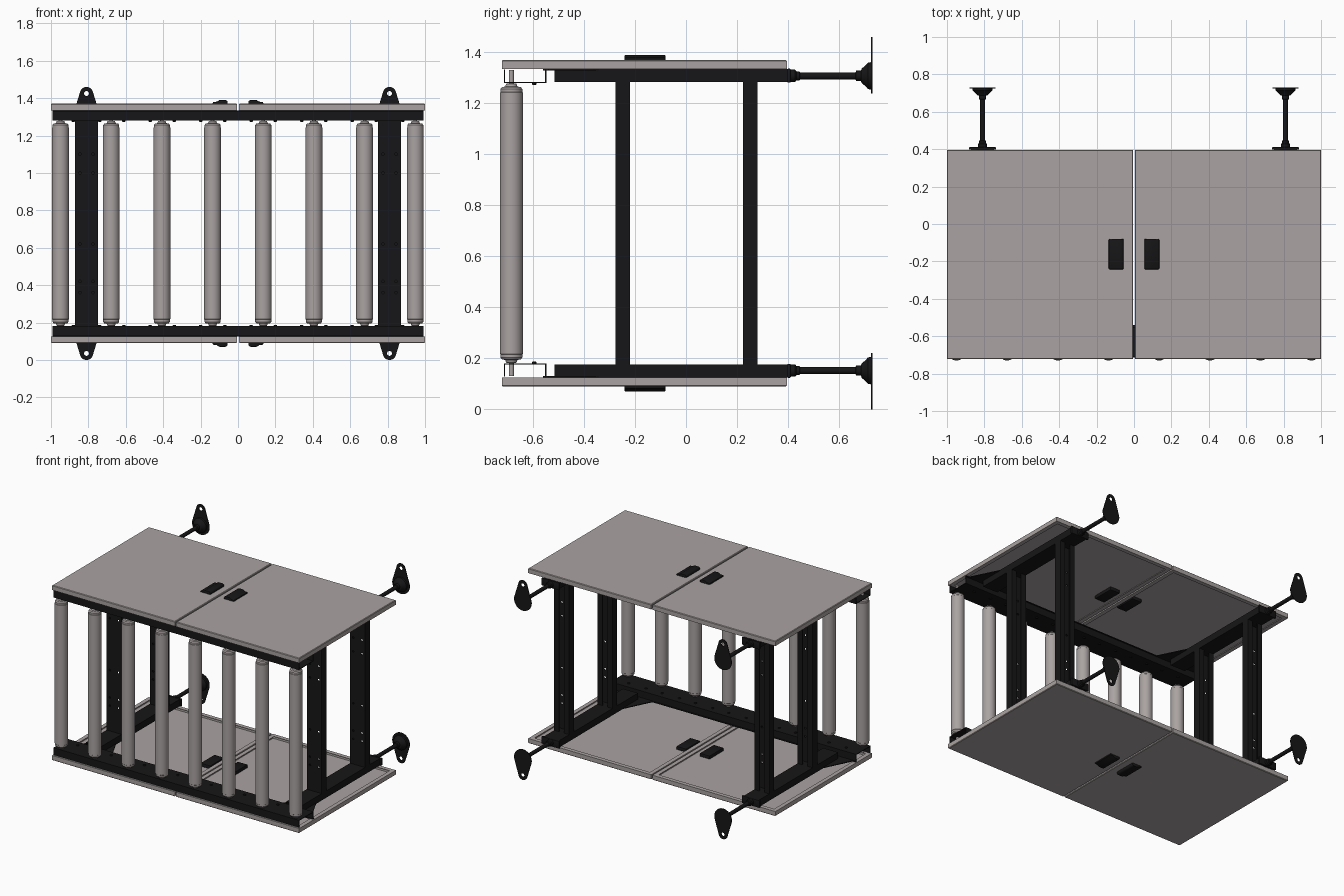
import bpy, bmesh, math
from mathutils import Vector

if "Cube" in bpy.data.objects:
    bpy.data.objects.remove(bpy.data.objects["Cube"])

MID = 0.73                      # mirror plane height


def material(name, col):
    m = bpy.data.materials.new(name)
    m.diffuse_color = (*col, 1)
    m.use_nodes = True
    m.node_tree.nodes["Principled BSDF"].inputs["Base Color"].default_value = m.diffuse_color
    return m


GREY = material("warm_grey", (0.40, 0.365, 0.36))
BLACK = material("black_steel", (0.008, 0.008, 0.009))


def finish(name, bm, mat, mirror="", thick=0, bevel=0, cutter=None):
    """Turn a world-space bmesh into an object, mirrored about x = 0 and / or z = MID."""
    bmesh.ops.recalc_face_normals(bm, faces=bm.faces[:])
    bmesh.ops.translate(bm, vec=(0, 0, -MID), verts=bm.verts[:])
    me = bpy.data.meshes.new(name)
    bm.to_mesh(me)
    bm.free()
    me.materials.append(mat)
    ob = bpy.data.objects.new(name, me)
    ob.location.z = MID
    bpy.context.collection.objects.link(ob)
    if thick:
        s = ob.modifiers.new("sheet", 'SOLIDIFY')
        s.thickness, s.offset, s.use_even_offset = thick, 0, True
    if bevel:
        b = ob.modifiers.new("bevel", 'BEVEL')
        b.width, b.segments = bevel, 2
    if cutter:
        c = ob.modifiers.new("holes", 'BOOLEAN')
        c.object, c.operation, c.solver = cutter, 'DIFFERENCE', 'EXACT'
    if mirror:
        m = ob.modifiers.new("mirror", 'MIRROR')
        m.use_axis = ("x" in mirror, False, "z" in mirror)
        m.use_mirror_merge = False
    return ob


def place(axis, p, q, h):
    return ((h, p, q), (p, h, q), (p, q, h))[axis]


def extrude(bm, pts, axis, lo, hi, closed=True):
    """Sweep a 2D outline along an axis; open outlines give bent sheet."""
    a = [bm.verts.new(place(axis, p, q, lo)) for p, q in pts]
    b = [bm.verts.new(place(axis, p, q, hi)) for p, q in pts]
    n = len(pts)
    for i in range(n if closed else n - 1):
        j = (i + 1) % n
        bm.faces.new((a[i], a[j], b[j], b[i]))
    if closed:
        bm.faces.new(a)
        bm.faces.new(b)


def bridge(bm, loops, caps=True):
    n = len(loops[0])
    for a, b in zip(loops, loops[1:]):
        for i in range(n):
            j = (i + 1) % n
            bm.faces.new((a[i], a[j], b[j], b[i]))
    if caps:
        bm.faces.new(loops[0])
        bm.faces.new(loops[-1])


def lathe(bm, prof, axis, cp, cq, n=32):
    """Turned part: prof holds (radius, position along axis)."""
    ang = [2 * math.pi * i / n for i in range(n)]
    bridge(bm, [[bm.verts.new(place(axis, cp + r * math.cos(t), cq + r * math.sin(t), h))
                 for t in ang] for r, h in prof])


def rect(x0, x1, y0, y1):
    return [(x0, y0), (x1, y0), (x1, y1), (x0, y1)]


# Four sheet-metal tray panels with folded lips
bm = bmesh.new()
loops = []
for d, z in [(.004, .09), (0, .094), (0, .125), (.03, .125), (.03, .121), (.004, .121), (.004, .095)]:
    loops.append([bm.verts.new((x, y, z)) for x, y in rect(.005 + d, 1 - d, -.722 + d, .396 - d)])
bridge(bm, loops)
finish("tray_panels", bm, GREY, "xz")

# Paddle latches through the panels
bm = bmesh.new()
extrude(bm, [(.055, .118), (.055, .078), (.064, .07), (.098, .07), (.114, .079), (.135, .081), (.135, .118)],
        1, -.242, -.08)
finish("latches", bm, BLACK, "xz", bevel=.005)

# Front rails: bent channel open towards the panel
bm = bmesh.new()
extrude(bm, [(-.712, .128), (-.712, .178), (-.55, .178), (-.55, .128), (-.54, .128)], 0, -.993, .993, False)
finish("front_rails", bm, BLACK, "z", thick=.005)

# Bolt heads on the rails
bm = bmesh.new()
for i in range(7):
    for dx in (-.07, .07):
        lathe(bm, [(.009, .178), (.009, .184), (.006, .187)], 2, -.81 + .27 * i + dx, -.595, 12)
finish("rail_bolts", bm, BLACK, "z")

# Vertical rollers with end collars and shafts
ROLL = [(.010, .13), (.010, .182), (.02, .183), (.024, .194), (.037, .196), (.043, .204), (.043, .216),
        (.045, .218)]
ROLL += [(r, 2 * MID - z) for r, z in reversed(ROLL)]
for i in range(8):
    bm = bmesh.new()
    lathe(bm, ROLL, 2, -.949 + .271 * i, -.685)
    finish(f"roller_{i + 1}", bm, GREY)

# Hole cutter for the posts
bm = bmesh.new()
for z in (.36, .42, .62, 1.0, 1.1):
    for x in (.775, .845):
        for y in (-.273, .227):
            lathe(bm, [(.007, y - .01), (.007, y + .01)], 1, x, z, 12)
cutter = finish("hole_cutter", bm, BLACK)
cutter.hide_render = True

# Upright posts: lipped channels, open to the back
for name, y in (("front_posts", -.273), ("back_posts", .227)):
    bm = bmesh.new()
    extrude(bm, [(.79, y + .051), (.752, y + .051), (.752, y), (.868, y), (.868, y + .051), (.83, y + .051)],
            2, .172, 2 * MID - .172, False)
    finish(name, bm, BLACK, "x", thick=.005, cutter=cutter)

# Side beams running front to back
bm = bmesh.new()
extrude(bm, [(.78, .128), (.752, .128), (.752, .173), (.868, .173), (.868, .128), (.84, .128)],
        1, -.515, .405, False)
finish("side_beams", bm, BLACK, "xz", thick=.005)

# Flared gusset plates tying the beams to the front rail
bm = bmesh.new()
extrude(bm, [(.75, -.34), (.87, -.34), (.97, -.54), (.97, -.56), (.65, -.56), (.65, -.54)], 2, .1255, .131)
finish("gusset_plates", bm, BLACK, "xz")

# End flanges at the back of the beams
bm = bmesh.new()
extrude(bm, rect(.738, .882, .124, .178), 1, .398, .411)
finish("beam_end_flanges", bm, BLACK, "xz", bevel=.003)

# Threaded standoff rods with flared feet
bm = bmesh.new()
lathe(bm, [(.024, .405), (.024, .428), (.018, .433), (.018, .445), (.0135, .447), (.0135, .665), (.02, .667),
           (.02, .686), (.03, .69), (.037, .7), (.052, .714), (.054, .728)], 1, .81, .152)
finish("standoff_rods", bm, BLACK, "xz")

# Teardrop wall plates with a screw hole near the tip
bm = bmesh.new()
R, r, d, n = .07, .035, .117, 48
outer, inner = [], []
for i in range(n):
    u = Vector((math.cos(2 * math.pi * (i + .5) / n), math.sin(2 * math.pi * (i + .5) / n)))
    tip = Vector((0, -d))
    p = u * R if R >= r - d * u.y else tip + u * r
    h = tip + u * .013
    outer.append(bm.verts.new((.81 + p.x, .728, .152 + p.y)))
    inner.append(bm.verts.new((.81 + h.x, .728, .152 + h.y)))
bridge(bm, [outer, inner], caps=False)
finish("wall_plates", bm, BLACK, "xz", thick=.005)

# Bake modifiers, drop the cutter, smooth the round parts
bpy.context.view_layer.update()
dg = bpy.context.evaluated_depsgraph_get()
baked = {o: bpy.data.meshes.new_from_object(o.evaluated_get(dg)) for o in bpy.data.objects if o != cutter}
for o, me in baked.items():
    o.modifiers.clear()
    o.data = me
    me.shade_smooth()
    me.set_sharp_from_angle(angle=math.radians(30))
bpy.data.objects.remove(cutter)
